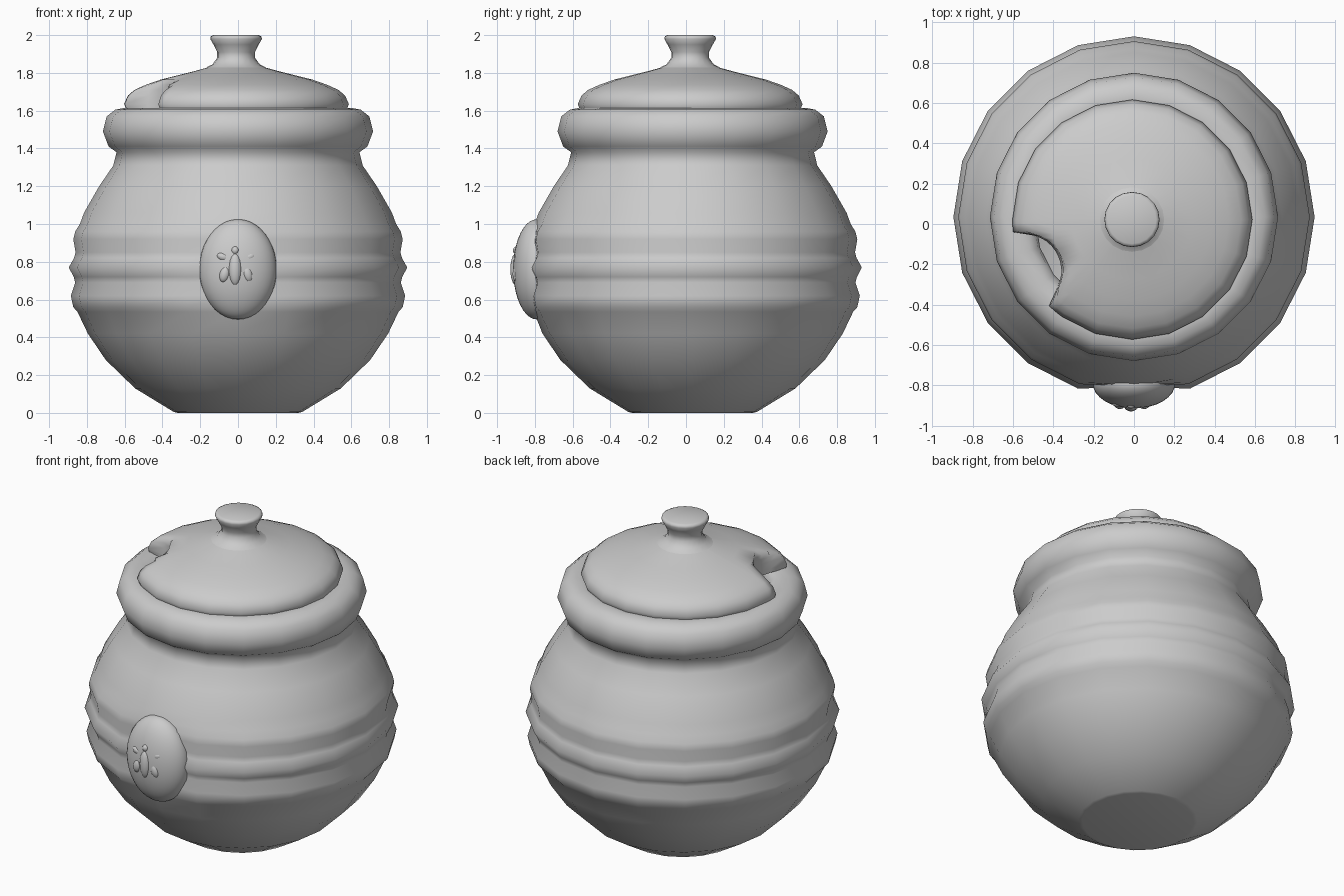
import bpy, bmesh, math
from mathutils import Vector

if "Cube" in bpy.data.objects:
    bpy.data.objects.remove(bpy.data.objects["Cube"])

STEPS = [18 * i for i in range(20)]


def lathe(name, profile, centre, angles, shape=None):
    """Spin an (r, z) profile; r = 0 closes to a point. shape(r, z, deg) can alter r."""
    bm = bmesh.new()
    rings = []
    for r, z in profile:
        if r == 0:
            rings.append([bm.verts.new((centre[0], centre[1], z))] * len(angles))
            continue
        ring = []
        for a in angles:
            rr = shape(r, z, a) if shape else r
            t = math.radians(a)
            ring.append(bm.verts.new((centre[0] + rr * math.cos(t),
                                      centre[1] + rr * math.sin(t), z)))
        rings.append(ring)
    n = len(angles)
    for lo, hi in zip(rings, rings[1:]):
        for i in range(n):
            j = (i + 1) % n
            quad = list(dict.fromkeys((lo[i], lo[j], hi[j], hi[i])))
            bm.faces.new(quad)
    return finish(name, bm)


def finish(name, bm):
    for f in bm.faces:
        f.smooth = True
    me = bpy.data.meshes.new(name)
    bm.to_mesh(me)
    bm.free()
    ob = bpy.data.objects.new(name, me)
    bpy.context.collection.objects.link(ob)
    return ob


def blob(name, loc, size, tilt=0, u=16, v=10):
    bm = bmesh.new()
    bmesh.ops.create_uvsphere(bm, u_segments=u, v_segments=v, radius=1)
    ob = finish(name, bm)
    ob.location, ob.scale = loc, size
    ob.rotation_euler = (0, math.radians(tilt), 0)
    return ob


# Pot: round belly with three raised bands, neck, rolled rim turning inwards
def flat_front(r, z, a):
    return min(r, 0.84) if a == 270 and 0.45 < z < 1.0 else r


pot = [(0, 0), (0.32, 0), (0.34, 0.005), (0.545, 0.13), (0.70, 0.28), (0.795, 0.42),
       (0.85, 0.535), (0.872, 0.56), (0.885, 0.62), (0.862, 0.69), (0.87, 0.72),
       (0.896, 0.77), (0.868, 0.82), (0.86, 0.85), (0.872, 0.92), (0.862, 0.96),
       (0.837, 1.0), (0.815, 1.06), (0.735, 1.20), (0.66, 1.31), (0.643, 1.38),
       (0.685, 1.41), (0.715, 1.49), (0.695, 1.57), (0.65, 1.605), (0.60, 1.615),
       (0.54, 1.61), (0.50, 1.58), (0.49, 1.53)]
lathe("pot", pot, (0, 0.035), STEPS, flat_front)

# Lid with a spoon notch at the front left
NOTCH, NOTCH_R = Vector((-0.515, -0.245)), 0.175


def notch(r, z, a):
    d = Vector((math.cos(math.radians(a)), math.sin(math.radians(a))))
    along = d.dot(NOTCH)
    off = NOTCH_R ** 2 - (NOTCH - d * along).length_squared
    if along <= 0 or off <= 0:
        return r
    return min(r, along - math.sqrt(off) + (1.8 - z) * 0.08)


lid_angles = sorted(set(STEPS) | set(range(182, 232, 4)))
lid = [(0.585, 1.61), (0.595, 1.635), (0.575, 1.68), (0.54, 1.71), (0.48, 1.737),
       (0.40, 1.765), (0.30, 1.79), (0.22, 1.81), (0.14, 1.832)]
lathe("lid", lid, (-0.008, 0.022), lid_angles, notch)

# Knob
knob = [(0.16, 1.828), (0.125, 1.845), (0.10, 1.88), (0.10, 1.91), (0.12, 1.95),
        (0.137, 1.98), (0.134, 1.993), (0.12, 2.0), (0, 2.0)]
lathe("knob", knob, (-0.01, 0.022), STEPS)

# Oval medallion on the front
blob("medallion", (0, -0.79, 0.76), (0.205, 0.125, 0.265), u=32, v=20)

# Small insect relief: body, head and two pairs of wings
blob("relief_body", (-0.015, -0.9, 0.76), (0.035, 0.03, 0.085))
blob("relief_head", (-0.015, -0.896, 0.86), (0.02, 0.02, 0.022))
for side, label in ((-1, "left"), (1, "right")):
    blob(f"relief_upper_wing_{label}", (-0.01 + side * 0.068, -0.885, 0.825),
         (0.035, 0.022, 0.022), side * -20)
    blob(f"relief_lower_wing_{label}", (-0.01 + side * 0.06, -0.893, 0.735),
         (0.028, 0.025, 0.045), side * -15)
